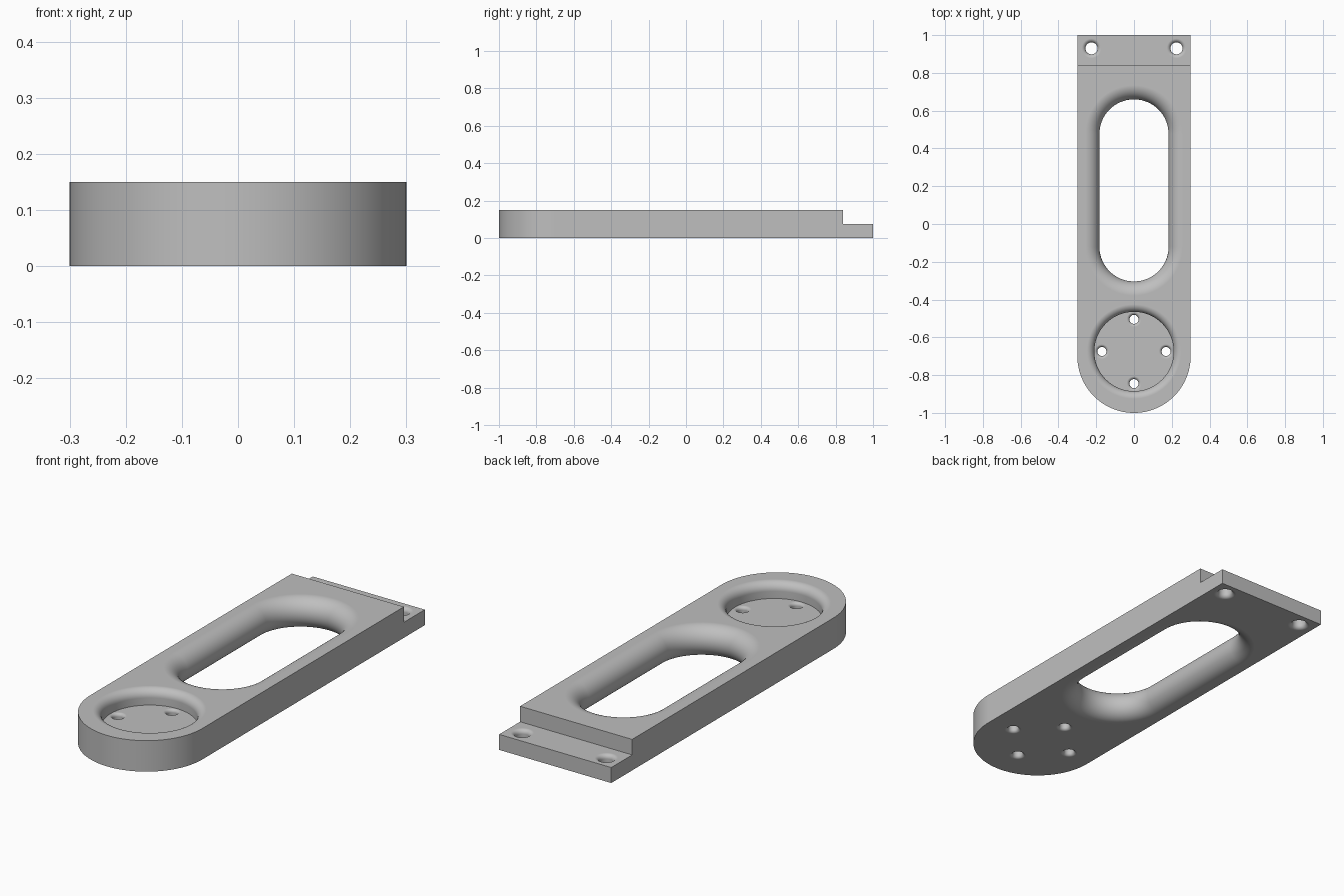
import bpy
import bmesh
from math import sin, cos, pi

old = bpy.data.objects.get("Cube")
if old:
    bpy.data.objects.remove(old, do_unlink=True)

THICK, HALF = 0.15, 0.075

grey = bpy.data.materials.new("plain grey")
grey.use_nodes = True
grey.diffuse_color = (0.52, 0.52, 0.52, 1)
grey.node_tree.nodes["Principled BSDF"].inputs["Base Color"].default_value = (0.52, 0.52, 0.52, 1)


def stadium(cx, cy, half_len, r, n):
    """Plan outline: a circle stretched along y by half_len each way."""
    pts = []
    for side, start in ((1, 0), (-1, pi)):
        for i in range(n + 1 if half_len else n):
            a = start + pi * i / n
            pts.append((cx + r * cos(a), cy + side * half_len + r * sin(a)))
    return pts


def loft(name, rings):
    """Closed solid through rings of equal point count."""
    bm = bmesh.new()
    loops = [[bm.verts.new(p) for p in ring] for ring in rings]
    n = len(loops[0])
    for low, high in zip(loops, loops[1:]):
        for i in range(n):
            j = (i + 1) % n
            bm.faces.new((low[i], low[j], high[j], high[i]))
    bm.faces.new(loops[0][::-1])
    bm.faces.new(loops[-1])
    bmesh.ops.recalc_face_normals(bm, faces=bm.faces)
    mesh = bpy.data.meshes.new(name)
    bm.to_mesh(mesh)
    bm.free()
    obj = bpy.data.objects.new(name, mesh)
    bpy.context.collection.objects.link(obj)
    return obj


def opening(name, cx, cy, r, fillet, half_len=0, top=THICK, bottom=0, blind=False, n=24, steps=8):
    """Cutter whose walls flare into rounded rims."""
    quarter = [pi / 2 * i / steps for i in range(steps + 1)]
    profile = [(r, bottom)]
    if not blind:
        profile = [(r + fillet, bottom - 0.03)]
        profile += [(r + fillet * (1 - sin(a)), bottom + fillet * (1 - cos(a))) for a in quarter]
    upper = [(r + fillet * (1 - cos(a)), top - fillet * (1 - sin(a))) for a in quarter]
    if top - bottom - 2 * fillet < 1e-5 and not blind:
        upper = upper[1:]
    profile += upper + [(r + fillet, top + 0.03)]
    return loft(name, [[(x, y, z) for x, y in stadium(cx, cy, half_len, d, n)] for d, z in profile])


# Plate outline: square back, round front
outline = [(0.3, 1), (-0.3, 1)]
outline += [(-0.3 * cos(pi * i / 48), -0.7 - 0.3 * sin(pi * i / 48)) for i in range(49)]
plate = loft("handle_plate", [[(x, y, z) for x, y in outline] for z in (0, THICK)])
plate.data.materials.append(grey)

# Step at the back, long slot and round recess
step = [(-0.4, 0.84), (0.4, 0.84), (0.4, 1.1), (-0.4, 1.1)]
cutters = [
    loft("step_cutter", [[(x, y, z) for x, y in step] for z in (HALF, 0.3)]),
    opening("slot_cutter", 0, 0.178, 0.183, HALF, half_len=0.299, n=32, steps=12),
    opening("recess_cutter", 0, -0.675, 0.21, 0.04, bottom=HALF, blind=True, n=32),
]
# Screw holes in the step and the recess
for x in (-0.225, 0.225):
    cutters.append(opening("step_hole_cutter", x, 0.93, 0.032, 0.02, top=HALF, n=14, steps=5))
for i in range(4):
    a = i * pi / 2
    cutters.append(opening("recess_hole_cutter", 0.17 * cos(a), -0.675 + 0.17 * sin(a),
                           0.024, 0.015, top=HALF, n=14, steps=5))

# Cut the openings, then keep only the finished plate
for cutter in cutters:
    cutter.hide_render = True
    mod = plate.modifiers.new(cutter.name, "BOOLEAN")
    mod.operation = "DIFFERENCE"
    mod.solver = "EXACT"
    mod.object = cutter
bpy.context.view_layer.update()
graph = bpy.context.evaluated_depsgraph_get()
result = bpy.data.meshes.new_from_object(plate.evaluated_get(graph))
plate.modifiers.clear()
plate.data = result
result.materials.clear()
result.materials.append(grey)
for face in result.polygons:
    face.material_index = 0
for cutter in cutters:
    bpy.data.objects.remove(cutter, do_unlink=True)

# Smooth rounded rims, crisp edges, level flat faces
bpy.ops.object.select_all(action="DESELECT")
plate.select_set(True)
bpy.context.view_layer.objects.active = plate
bpy.ops.object.shade_smooth_by_angle(angle=pi / 6)
weighted = plate.modifiers.new("flat_faces", "WEIGHTED_NORMAL")
weighted.keep_sharp = True
